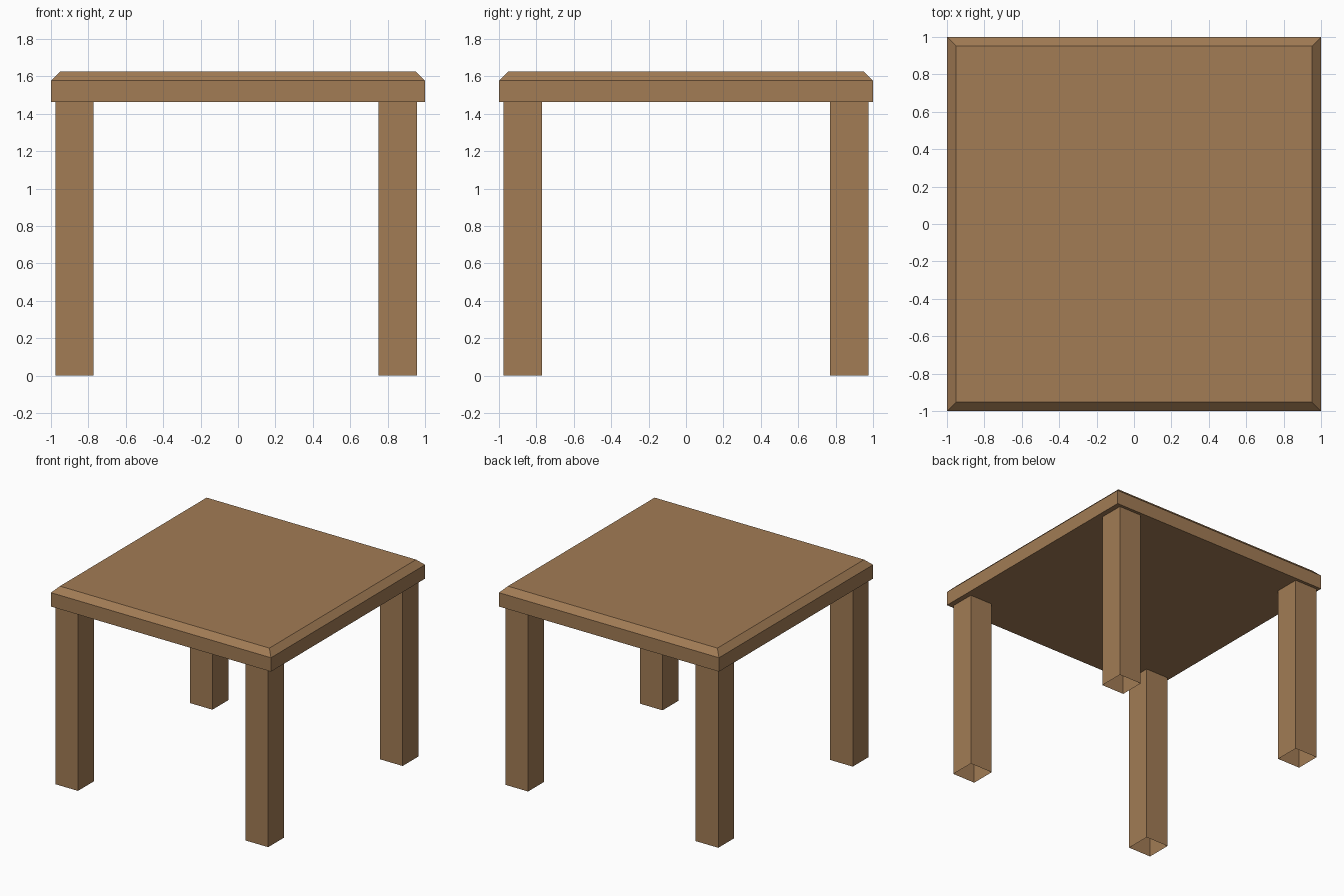
import bpy, bmesh

if "Cube" in bpy.data.objects:
    bpy.data.objects.remove(bpy.data.objects["Cube"])

wood = bpy.data.materials.new("warm wood")
wood.diffuse_color = (0.36, 0.2, 0.09, 1)
wood.use_nodes = True
wood.node_tree.nodes["Principled BSDF"].inputs["Base Color"].default_value = wood.diffuse_color


def make_object(name, bm):
    bmesh.ops.recalc_face_normals(bm, faces=bm.faces)
    mesh = bpy.data.meshes.new(name)
    bm.to_mesh(mesh)
    bm.free()
    mesh.materials.append(wood)
    obj = bpy.data.objects.new(name, mesh)
    bpy.context.collection.objects.link(obj)
    return obj


def box(center, size):
    bm = bmesh.new()
    bmesh.ops.create_cube(bm, size=1)
    for v in bm.verts:
        v.co = [c + a * s for c, a, s in zip(center, v.co, size)]
    return bm


TOP, UNDER, BEVEL = 1.625, 1.463, 0.048

# Table top: slab with a chamfered upper rim
bm = box((0, 0, (TOP + UNDER) / 2), (2, 2, TOP - UNDER))
rim = [e for e in bm.edges if all(v.co.z > TOP - 0.01 for v in e.verts)]
bmesh.ops.bevel(bm, geom=rim, offset=BEVEL, segments=1, affect='EDGES')
make_object("table_top", bm)

# Legs: square tubes, open at both ends, set slightly off centre in x
for side, x in (("left", -0.874), ("right", 0.855)):
    for end, y in (("front", -0.873), ("back", 0.873)):
        bm = box((x, y, UNDER / 2), (0.205, 0.205, UNDER))
        caps = [f for f in bm.faces
                if max(v.co.z for v in f.verts) - min(v.co.z for v in f.verts) < 0.01]
        # orient the walls outward before the ends are opened
        bmesh.ops.recalc_face_normals(bm, faces=bm.faces)
        bmesh.ops.delete(bm, geom=caps, context='FACES_ONLY')
        make_object(f"{end}_{side}_leg", bm)
